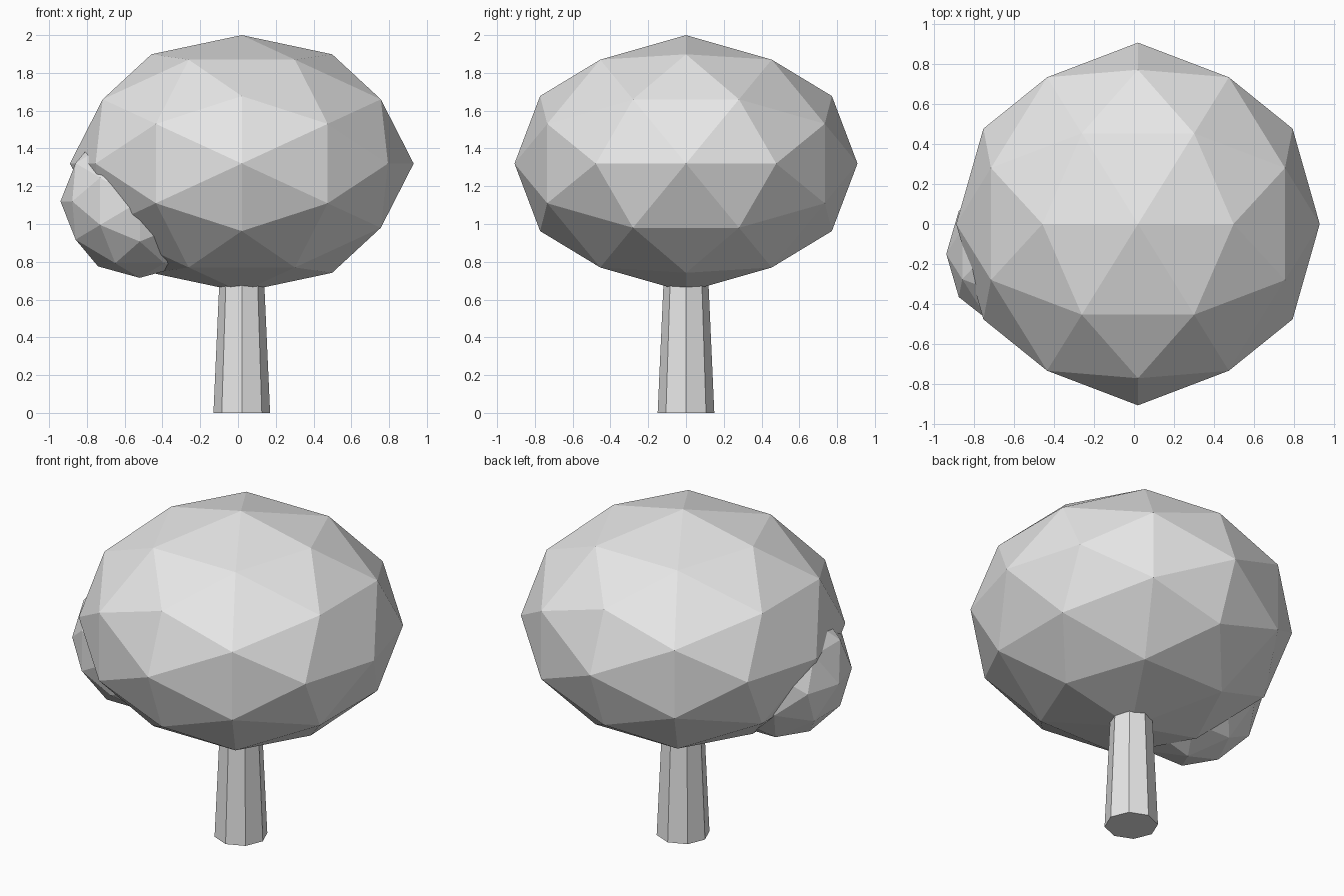
import bpy, bmesh, math
from mathutils import Matrix, Vector

if "Cube" in bpy.data.objects:
    bpy.data.objects.remove(bpy.data.objects["Cube"])

grey = bpy.data.materials.new("plain grey")
grey.diffuse_color = (0.8, 0.8, 0.8, 1.0)
grey.use_nodes = True
grey.node_tree.nodes["Principled BSDF"].inputs["Base Color"].default_value = grey.diffuse_color


def add_object(name, bm):
    mesh = bpy.data.meshes.new(name)
    bm.to_mesh(mesh)
    bm.free()
    mesh.materials.append(grey)
    obj = bpy.data.objects.new(name, mesh)
    bpy.context.collection.objects.link(obj)
    return obj


def leaf_ball(name, centre, radii):
    """Faceted ball, tilted so an edge (not a corner) of its base solid is on top."""
    bm = bmesh.new()
    tilt = Matrix.Rotation(-math.atan(2) / 2, 4, 'Y')
    bmesh.ops.create_icosphere(bm, subdivisions=2, radius=1.0, matrix=tilt)
    bmesh.ops.scale(bm, vec=Vector(radii), verts=bm.verts)
    bmesh.ops.translate(bm, vec=Vector(centre), verts=bm.verts)
    return add_object(name, bm)


# Foliage: large crown and a smaller clump on its left side
leaf_ball("crown", (0.02, 0.0, 1.32), (0.91, 0.908, 0.68))
leaf_ball("side_clump", (-0.52, -0.15, 1.12), (0.42, 0.41, 0.405))

# Trunk: tapered octagon running up into the crown
TRUNK_TOP = 0.8
bm = bmesh.new()
bmesh.ops.create_cone(bm, cap_ends=True, segments=8, radius1=0.15, radius2=0.114,
                      depth=TRUNK_TOP,
                      matrix=Matrix.Translation((0.02, 0.0, TRUNK_TOP / 2)))
add_object("trunk", bm)
